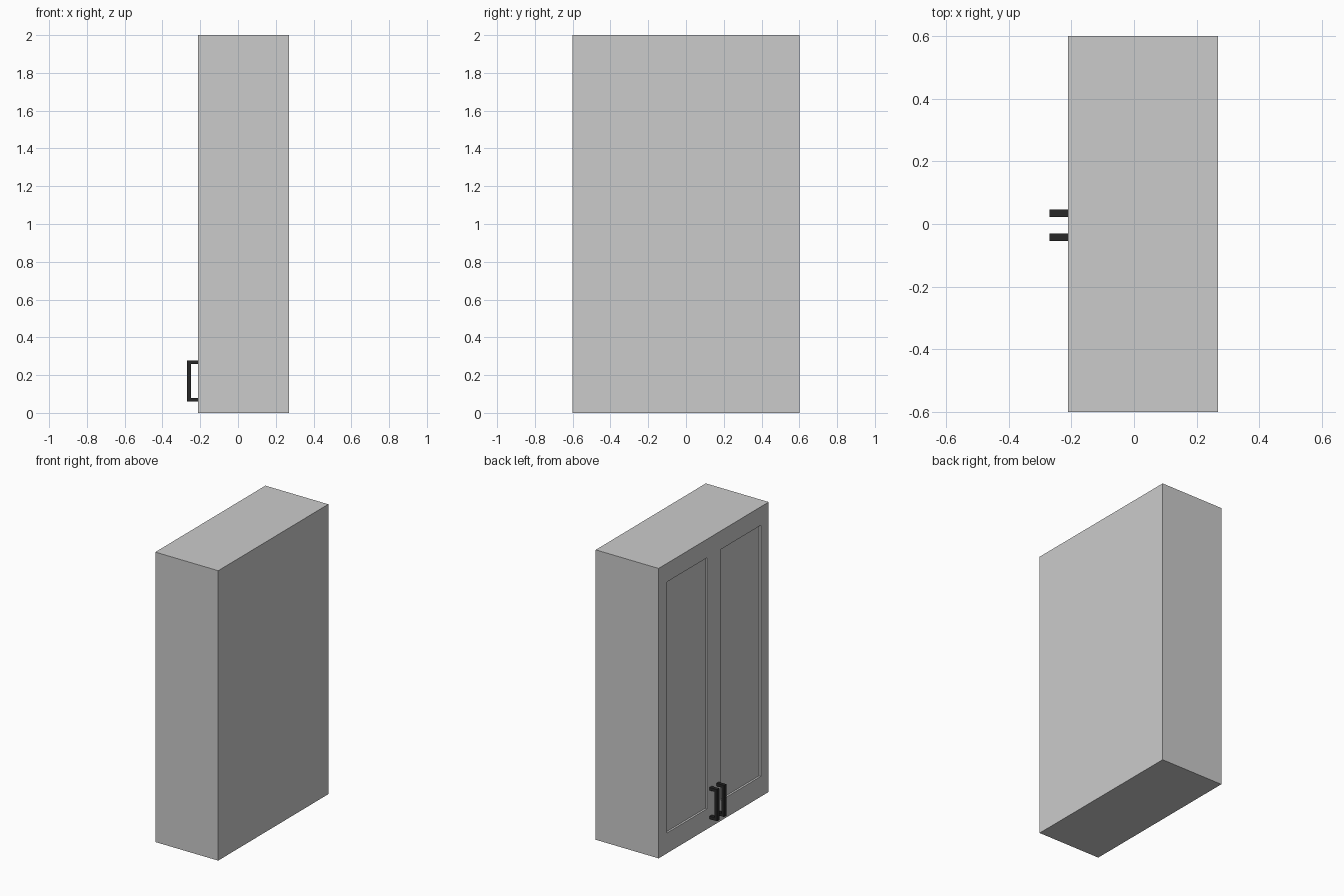
import bpy, bmesh

if "Cube" in bpy.data.objects:
    bpy.data.objects.remove(bpy.data.objects["Cube"])

FRONT, SEAM, BACK = -0.211, -0.193, 0.269   # door face, door/carcass joint, rear
MID = -0.004                               # line where the two doors meet
RECESS = 0.014

black = bpy.data.materials.new("black_metal")
black.diffuse_color = (0.02, 0.02, 0.02, 1)
black.use_nodes = True
black.node_tree.nodes["Principled BSDF"].inputs["Base Color"].default_value = black.diffuse_color


def finish(name, bm, mat=None):
    bmesh.ops.recalc_face_normals(bm, faces=bm.faces)
    me = bpy.data.meshes.new(name)
    bm.to_mesh(me)
    bm.free()
    ob = bpy.data.objects.new(name, me)
    bpy.context.collection.objects.link(ob)
    if mat:
        me.materials.append(mat)
    return ob


def ring(bm, x, y0, y1, z0, z1):
    return [bm.verts.new((x, y, z)) for y, z in ((y0, z0), (y1, z0), (y1, z1), (y0, z1))]


def skin(bm, rings):
    # closed shell through successive rectangles
    bm.faces.new(rings[0])
    for a, b in zip(rings, rings[1:]):
        for i in range(4):
            j = (i + 1) % 4
            bm.faces.new((a[i], a[j], b[j], b[i]))
    bm.faces.new(rings[-1])


def door(name, outer, opening):
    # slab with a sunken centre panel
    bm = bmesh.new()
    hole = (*opening, 0.14, 1.872)
    skin(bm, [ring(bm, SEAM, *outer, 0, 2),
              ring(bm, FRONT, *outer, 0, 2),
              ring(bm, FRONT, *hole),
              ring(bm, FRONT + RECESS, *hole)])
    finish(name, bm)


def handle(name, y):
    # C-shaped square bar, extruded across its width
    x0, x1, z0, z1, t, w = -0.27, FRONT, 0.06, 0.278, 0.02, 0.012
    outline = [(x1, z0), (x0, z0), (x0, z1), (x1, z1),
               (x1, z1 - t), (x0 + t, z1 - t), (x0 + t, z0 + t), (x1, z0 + t)]
    bm = bmesh.new()
    face = bm.faces.new([bm.verts.new((x, y - w, z)) for x, z in outline])
    ext = bmesh.ops.extrude_face_region(bm, geom=[face], use_keep_orig=True)
    moved = [v for v in ext["geom"] if isinstance(v, bmesh.types.BMVert)]
    bmesh.ops.translate(bm, verts=moved, vec=(0, 2 * w, 0))
    finish(name, bm, black)


# Carcass
bm = bmesh.new()
skin(bm, [ring(bm, x, -0.6, 0.6, 0, 2) for x in (SEAM, BACK)])
finish("carcass", bm)

# Doors and handles, on either side of the meeting line
for side, s in (("left", 1), ("right", -1)):
    door(side + "_door", sorted((MID, s * 0.6)), sorted((MID + s * 0.075, MID + s * 0.51)))
    handle(side + "_handle", MID + s * 0.038)
